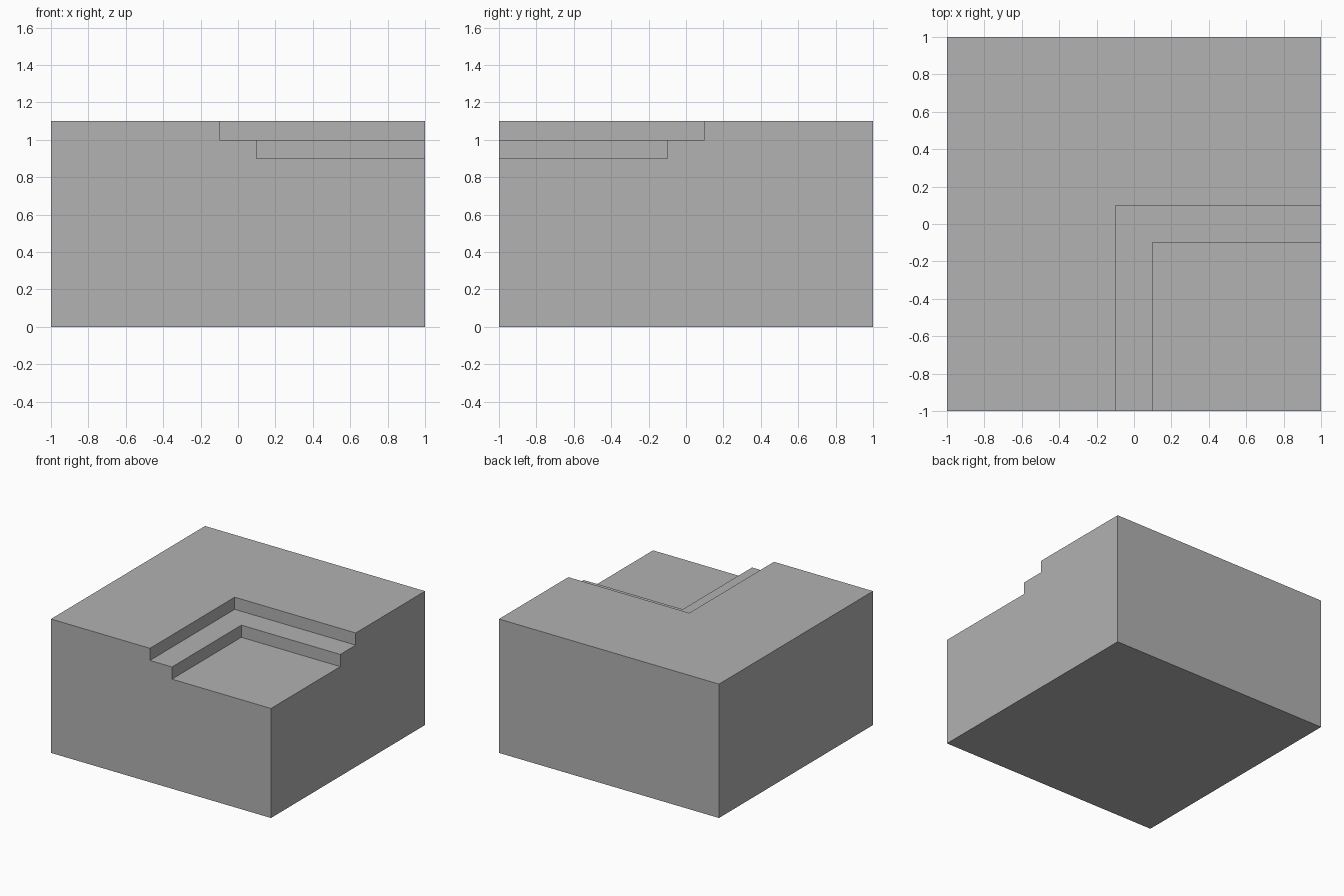
import bpy

# Remove the default cube
default = bpy.data.objects.get("Cube")
if default:
    bpy.data.objects.remove(default, do_unlink=True)

# Single grey material
grey = bpy.data.materials.new("plain_grey")
grey.use_nodes = True
colour = (0.445, 0.445, 0.445, 1)
grey.diffuse_color = colour
grey.node_tree.nodes["Principled BSDF"].inputs["Base Color"].default_value = colour


def box(name, low, high):
    """Axis-aligned box between two corners, with its scale applied."""
    centre = [(a + b) / 2 for a, b in zip(low, high)]
    bpy.ops.mesh.primitive_cube_add(size=1, location=centre)
    obj = bpy.context.object
    obj.name = name
    obj.scale = [b - a for a, b in zip(low, high)]
    bpy.ops.object.transform_apply(location=True, rotation=False, scale=True)
    obj.data.materials.append(grey)
    return obj


# Main block
block = box("stepped_block", (-1, -1, 0), (1, 1, 1.1))

# Two corner steps, cut down from the front left corner of the top
for edge, floor in ((-0.1, 1.0), (0.1, 0.9)):
    cutter = box("step_cutter", (edge, -1.5, floor), (1.5, -edge, 1.5))
    cutter.hide_render = True
    cut = block.modifiers.new("step", "BOOLEAN")
    cut.operation = "DIFFERENCE"
    cut.solver = "EXACT"
    cut.object = cutter
    bpy.context.view_layer.objects.active = block
    bpy.ops.object.modifier_apply(modifier=cut.name)
    bpy.data.objects.remove(cutter, do_unlink=True)
